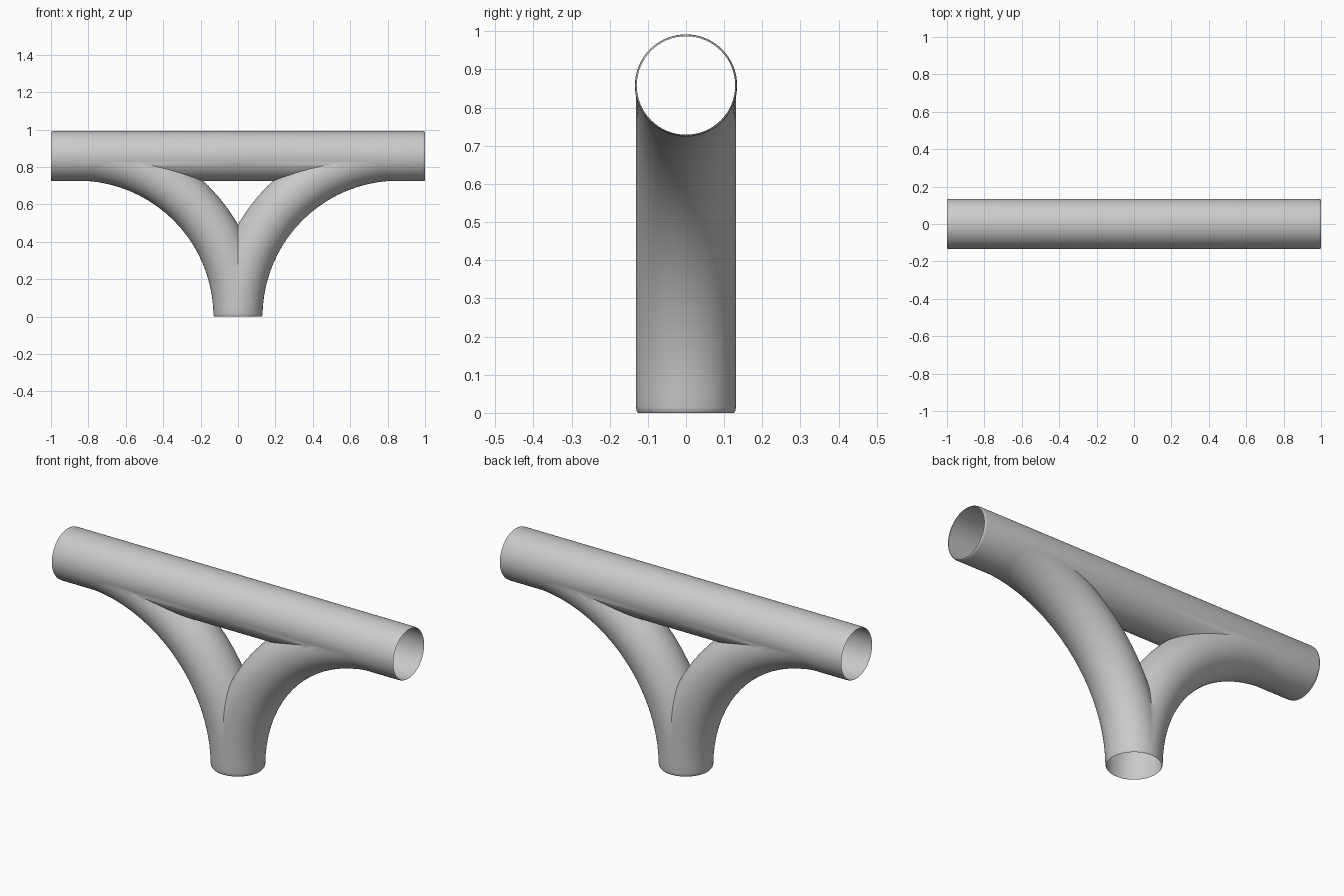
import bpy, bmesh, math
from mathutils import Vector

if "Cube" in bpy.data.objects:
    bpy.data.objects.remove(bpy.data.objects["Cube"])

SIDES = 64
Z = 0.858          # height of the straight pipe axis, also the bend radius
R_MAIN, R_BRANCH = 0.134, 0.131
LIP = 0.005        # small inward rounding at open ends


def tube(name, stations, cut=False):
    """Closed solid swept in the XZ plane; a station is (x, z, tangent angle, radius)."""
    bm = bmesh.new()
    rings = []
    for x, z, t, r in stations:
        c, n = Vector((x, 0, z)), Vector((-math.sin(t), 0, math.cos(t)))
        rings.append([bm.verts.new(c + n * r * math.cos(a) + Vector((0, r * math.sin(a), 0)))
                      for a in (2 * math.pi * i / SIDES for i in range(SIDES))])
    for a, b in zip(rings, rings[1:]):
        for i in range(SIDES):
            j = (i + 1) % SIDES
            bm.faces.new((a[i], a[j], b[j], b[i]))
    bm.faces.new(rings[0])
    bm.faces.new(rings[-1])
    if cut:  # keep only the right half and close it on the mirror plane
        bmesh.ops.bisect_plane(bm, geom=bm.verts[:] + bm.edges[:] + bm.faces[:], dist=1e-5,
                               plane_co=(0, 0, 0), plane_no=(1, 0, 0), clear_inner=True)
        bmesh.ops.holes_fill(bm, edges=[e for e in bm.edges if e.is_boundary], sides=0)
    bmesh.ops.recalc_face_normals(bm, faces=bm.faces[:])
    me = bpy.data.meshes.new(name)
    bm.to_mesh(me)
    bm.free()
    ob = bpy.data.objects.new(name, me)
    bpy.context.collection.objects.link(ob)
    return ob


# right half of the straight pipe
pipe = tube("pipe_junction", [(0, Z, 0, R_MAIN), (0.985, Z, 0, R_MAIN),
                              (0.995, Z, 0, R_MAIN - 0.0015), (1, Z, 0, R_MAIN - LIP)])

# quarter-circle branch from the base up into the straight pipe
angles = [0, 0.006, 0.02] + [math.pi / 2 * i / 20 for i in range(1, 21)]
radii = [R_BRANCH - LIP, R_BRANCH - 0.0015] + [R_BRANCH] * 21
branch = tube("branch_helper", [(Z - Z * math.cos(a), Z * math.sin(a), math.pi / 2 - a, r)
                                for a, r in zip(angles, radii)], cut=True)

# merge the two solids
bpy.context.view_layer.objects.active = pipe
pipe.select_set(True)
mod = pipe.modifiers.new("merge", 'BOOLEAN')
mod.operation, mod.solver, mod.object = 'UNION', 'EXACT', branch
bpy.ops.object.modifier_apply(modifier=mod.name)
bpy.data.objects.remove(branch)

# open the pipe ends, the base and the mirror plane
bm = bmesh.new()
bm.from_mesh(pipe.data)


def is_cap(f):
    return any(all(abs(v.co[k] - p) < 1e-4 for v in f.verts) for k, p in ((0, 0), (0, 1), (2, 0)))


bmesh.ops.delete(bm, geom=[f for f in bm.faces if is_cap(f)], context='FACES')
bm.to_mesh(pipe.data)
bm.free()

# mirror to the left side
mod = pipe.modifiers.new("mirror", 'MIRROR')
mod.merge_threshold = 0.0005
bpy.ops.object.modifier_apply(modifier=mod.name)
bpy.ops.object.shade_smooth_by_angle(angle=math.radians(35))
